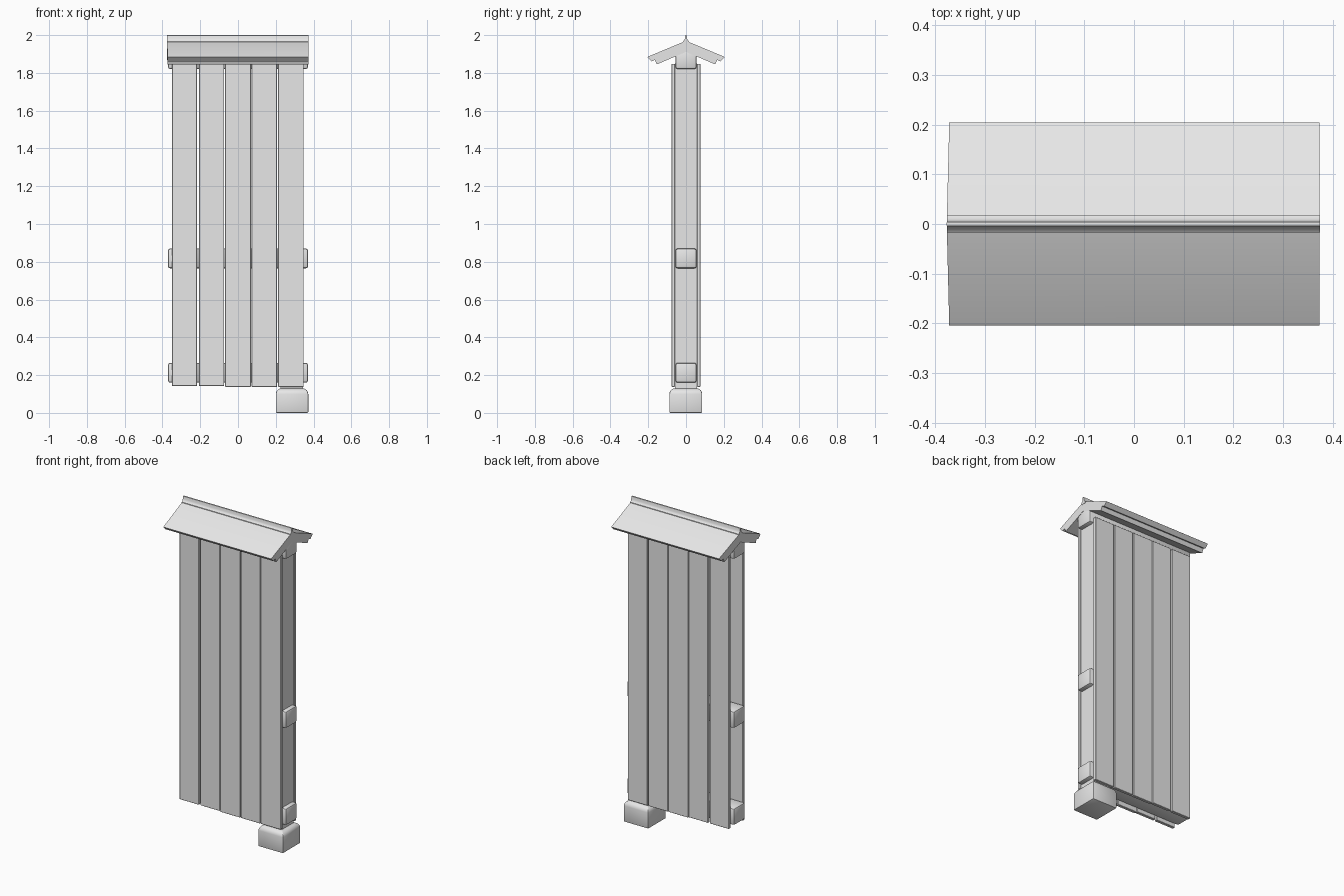
import bpy
import bmesh

cube = bpy.data.objects.get("Cube")
if cube:
    bpy.data.objects.remove(cube, do_unlink=True)

grey = bpy.data.materials.new("plain_grey")
grey.use_nodes = True
grey.diffuse_color = (0.8, 0.8, 0.8, 1)
grey.node_tree.nodes["Principled BSDF"].inputs["Base Color"].default_value = (0.8, 0.8, 0.8, 1)


def finish(name, bm):
    """Turn a bmesh into a shaded object."""
    bmesh.ops.recalc_face_normals(bm, faces=bm.faces)
    mesh = bpy.data.meshes.new(name)
    bm.to_mesh(mesh)
    bm.free()
    mesh.materials.append(grey)
    obj = bpy.data.objects.new(name, mesh)
    bpy.context.collection.objects.link(obj)
    bpy.ops.object.select_all(action='DESELECT')
    obj.select_set(True)
    bpy.context.view_layer.objects.active = obj
    bpy.ops.object.shade_smooth_by_angle(angle=0.6)
    return obj


def box(name, x, y, z, bevel=0.0, segments=2, top_bevel=0.0):
    """Box from (low, high) ranges, with optional rounded edges."""
    bm = bmesh.new()
    bmesh.ops.create_cube(bm, size=1)
    for v in bm.verts:
        v.co = [r[1] if c > 0 else r[0] for c, r in zip(v.co, (x, y, z))]
    if top_bevel:
        edges = [e for e in bm.edges if all(v.co.z > z[1] - 1e-4 for v in e.verts)]
        bmesh.ops.bevel(bm, geom=edges, offset=top_bevel, segments=4,
                        profile=0.5, affect='EDGES')
    if bevel:
        edges = [e for e in bm.edges if e.calc_face_angle(0) > 0.8]
        bmesh.ops.bevel(bm, geom=edges, offset=bevel, segments=segments,
                        profile=0.5, affect='EDGES')
    return finish(name, bm)


def gable(name, half, left, right):
    """Extrude a mirrored (y, z) half profile along x; the left end leans out at the ridge."""
    outline = half + [(-y, z) for y, z in reversed(half) if y > 0]
    bm = bmesh.new()
    ends = []
    for x, lean in ((left, 0.025), (right, 0)):
        ends.append([bm.verts.new((x - lean * (0.2 - abs(y)), y, z)) for y, z in outline])
    n = len(outline)
    for i in range(n):
        j = (i + 1) % n
        bm.faces.new((ends[0][i], ends[0][j], ends[1][j], ends[1][i]))
    for end in ends:
        bm.faces.new(end)
    return finish(name, bm)


# Stone foot and the single post standing on it
box("stone_foot", (0.2, 0.372), (-0.088, 0.086), (0, 0.13), bevel=0.005, top_bevel=0.03)
box("post", (0.225, 0.343), (-0.058, 0.058), (0.12, 1.85))

# Cross rails poking out at both ends
for name, low, high in (("lower_rail", 0.16, 0.265),
                        ("middle_rail", 0.765, 0.87),
                        ("upper_rail", 1.82, 1.92)):
    box(name, (-0.371, 0.371), (-0.056, 0.056), (low, high), bevel=0.012)

# Planks on the front and the back
planks = ((-0.35, -0.217), (-0.206, -0.073), (-0.069, 0.068), (0.072, 0.207), (0.212, 0.348))
for i, span in enumerate(planks):
    bottom = 0.142 if i < 2 else 0.138
    for side, near, far in (("front", -0.077, -0.058), ("back", 0.058, 0.077)):
        box(f"{side}_plank_{i + 1}", span, (near, far), (bottom, 1.848), bevel=0.002, segments=1)

# Two layered roof boards and the flared ridge cap
gable("roof_lower_layer",
      [(0, 1.942), (0.166, 1.871), (0.154, 1.845), (0, 1.911)], -0.372, 0.373)
gable("roof_upper_layer",
      [(0, 1.97), (0.199, 1.887), (0.204, 1.883), (0.182, 1.861), (0, 1.94)], -0.372, 0.373)
gable("ridge_cap",
      [(0, 2.0), (0.004, 1.999), (0.006, 1.982), (0.010, 1.972), (0.017, 1.967),
       (0.017, 1.955), (0, 1.955)], -0.372, 0.374)
